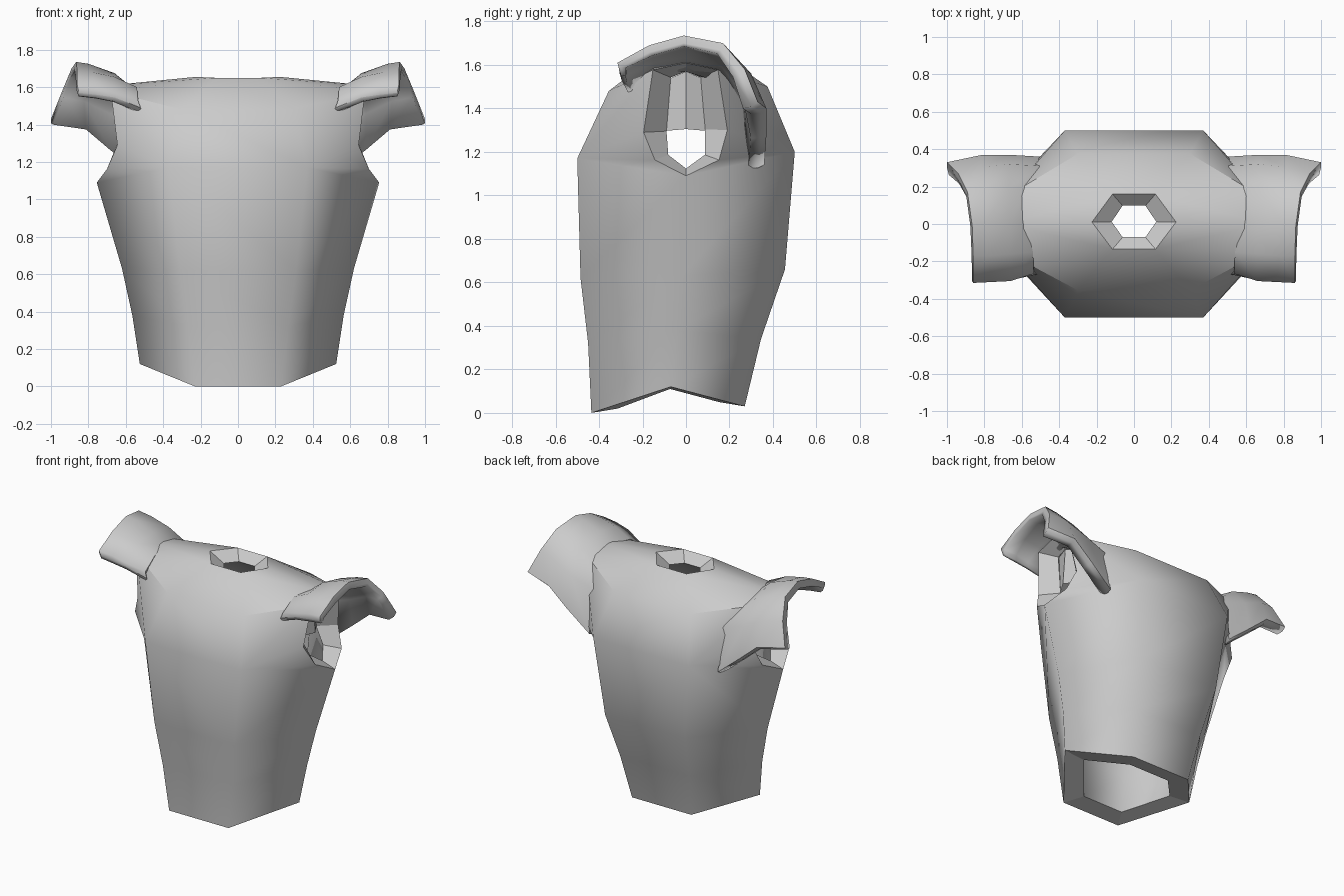
import bpy, bmesh
from mathutils import Vector

if "Cube" in bpy.data.objects:
    bpy.data.objects.remove(bpy.data.objects["Cube"])

metal = bpy.data.materials.new("grey_metal")
metal.diffuse_color = (0.6, 0.6, 0.6, 1)
metal.use_nodes = True
metal.node_tree.nodes["Principled BSDF"].inputs["Base Color"].default_value = metal.diffuse_color


def finish(name, bm, mirror=False):
    """Turn a bmesh into an object, mirrored across x if asked."""
    if mirror:
        copy = bmesh.ops.duplicate(bm, geom=bm.verts[:] + bm.edges[:] + bm.faces[:])["geom"]
        for e in copy:
            if isinstance(e, bmesh.types.BMVert):
                e.co.x *= -1
        bmesh.ops.reverse_faces(bm, faces=[f for f in copy if isinstance(f, bmesh.types.BMFace)])
    me = bpy.data.meshes.new(name)
    bm.to_mesh(me)
    bm.free()
    me.materials.append(metal)
    ob = bpy.data.objects.new(name, me)
    bpy.context.collection.objects.link(ob)
    return ob


# --- Breastplate: right-half corner points (F front, S side, B back,
# N neck, P/T/Q arm opening) ---
POINTS = {
    "F0": (.23, -.435, 0), "S0": (.525, -.07, .12), "B0": (.23, .27, .03),
    "F1": (.27, -.45, .32), "S1": (.565, -.04, .38), "B1": (.27, .345, .34),
    "F2": (.31, -.485, .62), "S2": (.62, -.02, .63), "B2": (.31, .455, .66),
    "F3": (.37, -.5, 1.17), "S3": (.755, 0, 1.09), "B3": (.37, .5, 1.2),
    "F4": (.30, -.355, 1.48), "B4": (.30, .375, 1.5),
    "NF": (.115, -.135, 1.65), "NS": (.225, .01, 1.655), "NB": (.115, .16, 1.65),
    "P1": (.70, -.143, 1.163), "P2": (.645, -.195, 1.29), "P3": (.68, -.152, 1.577),
    "T": (.685, 0, 1.61),
    "Q3": (.68, .147, 1.577), "Q2": (.645, .19, 1.30), "Q1": (.70, .152, 1.163),
}
SIDE_FACES = [f"{a}{i} {b}{i} {b}{i+1} {a}{i+1}"
              for i in range(3) for a, b in (("F", "S"), ("S", "B"))]
SIDE_FACES += ["F3 S3 P1 P2", "F3 P2 P3 F4", "F4 P3 NF", "NF P3 T NS",
               "B3 S3 Q1 Q2", "B3 Q2 Q3 B4", "B4 Q3 NB", "NB Q3 T NS"]
CENTRE = ["F0", "F1", "F2", "F3", "F4", "NF"], ["B0", "B1", "B2", "B3", "B4", "NB"]
ARM = ["S3", "P1", "P2", "P3", "T", "Q3", "Q2", "Q1"]
BASE = ["F0", "S0", "B0"]
NECK = ["NF", "NS", "NB"]


def inner(key, p):
    """Matching point on the inside of the shell."""
    x, y, z = p
    if key in NECK:
        return x * .53, .015 + (y - .015) * .57, z - .06
    if key in ARM:
        return x - .1, y * (.57 if key[1:] == "1" else .46), z + (1.33 - z) * .14
    if key in ("F4", "B4"):
        return x * .75, y * .76, z - .08
    if key in BASE:
        return x * .69, -.08 + (y + .08) * .66, z + (.02 if key != "S0" else -.01)
    return x * .8, y * .77, z


bm = bmesh.new()
V = {}
for key, p in POINTS.items():
    for layer, (x, y, z) in enumerate((p, inner(key, p))):
        for s in (1, -1):
            V[key, s, layer] = bm.verts.new((x * s, y, z))
for layer in (0, 1):
    for s in (1, -1):
        for face in SIDE_FACES:
            bm.faces.new([V[k, s, layer] for k in face.split()])
    for col in CENTRE:
        for a, b in zip(col, col[1:]):
            bm.faces.new([V[a, 1, layer], V[b, 1, layer],
                          V[b, -1, layer], V[a, -1, layer]])
for f in bm.faces:
    f.smooth = True
# flat rims of the waist, neck and arm openings
loops = [[(k, s) for k in ARM] for s in (1, -1)]
for ring in (BASE, NECK):
    loops.append([(k, 1) for k in ring] + [(k, -1) for k in reversed(ring)])
for loop in loops:
    for a, b in zip(loop, loop[1:] + loop[:1]):
        f = bm.faces.new([V[(*a, 0)], V[(*b, 0)], V[(*b, 1)], V[(*a, 1)]])
        for e in f.edges:
            e.smooth = False
# creases where the shoulder yoke meets the back and front
for s in (1, -1):
    for a, b in (("B4", "Q3"), ("F4", "P3")):
        bm.edges.get((V[a, s, 0], V[b, s, 0])).smooth = False
bmesh.ops.recalc_face_normals(bm, faces=bm.faces)
finish("breastplate", bm)

# --- Shoulder guards: stations from front to back, each outer to inner ---
STATIONS = [
    [(.85, -.305, 1.57), (.76, -.305, 1.56), (.66, -.30, 1.545), (.52, -.27, 1.49)],
    [(.86, -.315, 1.61), (.76, -.31, 1.60), (.66, -.305, 1.575), (.535, -.265, 1.53)],
    [(.86, -.17, 1.69), (.78, -.17, 1.68), (.66, -.16, 1.655), (.54, -.15, 1.60)],
    [(.865, -.01, 1.735), (.80, 0, 1.725), (.66, 0, 1.675), (.58, 0, 1.61)],
    [(.89, .17, 1.70), (.80, .18, 1.68), (.67, .19, 1.635), (.58, .19, 1.56)],
    [(.94, .27, 1.58), (.82, .30, 1.56), (.67, .32, 1.49), (.495, .31, 1.43)],
    [(1.0, .33, 1.43), (.81, .37, 1.40), (.67, .37, 1.28), (.50, .36, 1.14)],
]
bm = bmesh.new()
top = [[bm.verts.new(p) for p in row] for row in STATIONS]
for r0, r1 in zip(top, top[1:]):
    for j in range(3):
        bm.faces.new((r0[j], r1[j], r1[j + 1], r0[j + 1]))
bm.normal_update()
# underside, thicker towards the back, with a drooping front lip
THICK = .03, .045, .05, .05, .055, .065, .075
low = []
for i, row in enumerate(top):
    low.append([])
    for j, v in enumerate(row):
        p = v.co - v.normal * THICK[i]
        p.z -= .025 if i == 0 else 0
        p.x = max(p.x, .5)
        low[-1].append(bm.verts.new(p))
for r0, r1 in zip(low, low[1:]):
    for j in range(3):
        bm.faces.new((r0[j], r0[j + 1], r1[j + 1], r1[j]))


# rounded rim joining both sheets
def border(g):
    return (g[0] + [r[-1] for r in g[1:-1]] + g[-1][::-1] + [r[0] for r in g[-2:0:-1]])


outer, under = border(top), border(low)
centre = Vector((.72, .03, 0))
mid = []
for a, b in zip(outer, under):
    m = (a.co + b.co) / 2
    away = Vector((m.x - centre.x, m.y - centre.y, -.25)).normalized() * .012
    m += away
    m.x = min(m.x, 1.0)
    mid.append(bm.verts.new(m))
n = len(outer)
for i in range(n):
    k = (i + 1) % n
    bm.faces.new((outer[i], outer[k], mid[k], mid[i]))
    bm.faces.new((mid[i], mid[k], under[k], under[i]))
for f in bm.faces:
    f.smooth = True
for i in range(n):
    bm.edges.get((outer[i], outer[(i + 1) % n])).smooth = False
bmesh.ops.recalc_face_normals(bm, faces=bm.faces)
finish("shoulder_guards", bm, True)

# --- Inner flaps closing the upper half of the arm openings ---
bm = bmesh.new()
rows = [[bm.verts.new(p) for p in ((.575, -.07, 1.54), (.58, 0, 1.57), (.575, .07, 1.54))],
        [bm.verts.new(p) for p in ((.545, -.09, 1.297), (.60, 0, 1.305), (.545, .09, 1.297))]]
for j in (0, 1):
    bm.faces.new((rows[1][j], rows[1][j + 1], rows[0][j + 1], rows[0][j]))
finish("shoulder_inner_flaps", bm, True)
